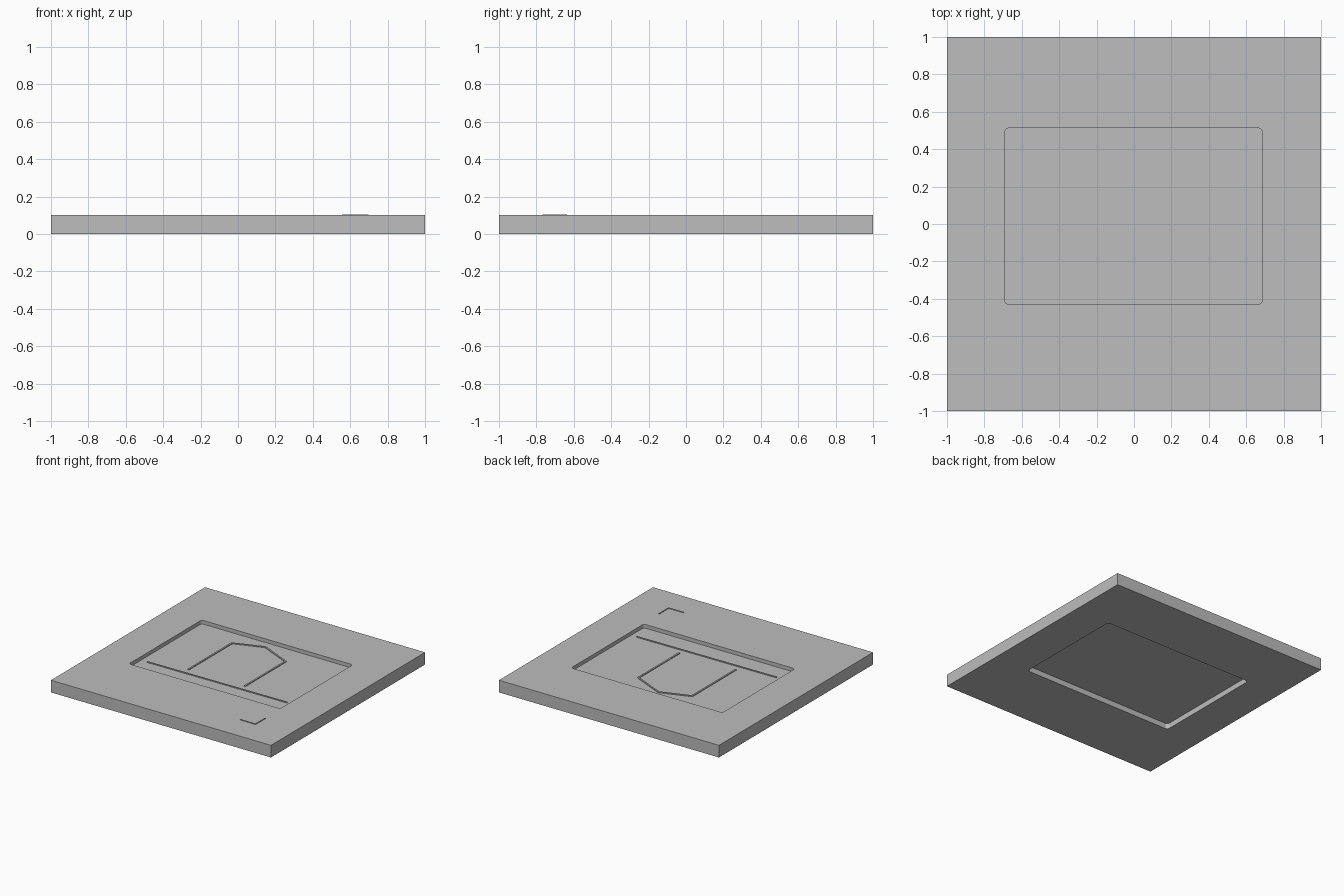
import bpy, bmesh, math
from mathutils import Vector

if "Cube" in bpy.data.objects:
    bpy.data.objects.remove(bpy.data.objects["Cube"])

grey = bpy.data.materials.new("mid grey")
grey.diffuse_color = (0.51, 0.51, 0.51, 1)
grey.use_nodes = True
grey.node_tree.nodes["Principled BSDF"].inputs["Base Color"].default_value = grey.diffuse_color


def rounded_rect(x0, x1, y0, y1, r, n=4):
    pts = []
    for i, (cx, cy) in enumerate([(x1 - r, y1 - r), (x0 + r, y1 - r),
                                  (x0 + r, y0 + r), (x1 - r, y0 + r)]):
        for k in range(n + 1):
            a = math.pi / 2 * (i + k / n)
            pts.append((cx + r * math.cos(a), cy + r * math.sin(a)))
    return pts


def plate(name, loops, z0, z1):
    """Flat plate from an outline, with further loops as holes."""
    bm = bmesh.new()
    edges = []
    for pts in loops:
        vs = [bm.verts.new((x, y, z0)) for x, y in pts]
        edges += [bm.edges.new((vs[i - 1], vs[i])) for i in range(len(vs))]
    bmesh.ops.triangle_fill(bm, edges=edges, use_beauty=True,
                            normal=(0, 0, 1))
    ext = bmesh.ops.extrude_face_region(bm, geom=bm.faces[:],
                                        use_keep_orig=True)
    for v in [g for g in ext["geom"] if isinstance(g, bmesh.types.BMVert)]:
        v.co.z = z1
    bmesh.ops.recalc_face_normals(bm, faces=bm.faces[:])
    bmesh.ops.dissolve_limit(bm, angle_limit=0.01, verts=[],
                             edges=bm.edges[:])
    me = bpy.data.meshes.new(name)
    bm.to_mesh(me)
    bm.free()
    me.materials.append(grey)
    ob = bpy.data.objects.new(name, me)
    bpy.context.collection.objects.link(ob)
    return ob


def strip(name, a, b, w, z0, z1):
    """Thin straight bar between two points."""
    a, b = Vector(a), Vector(b)
    d = (b - a).normalized()
    s = Vector((-d.y, d.x)) * w / 2
    plate(name, [[tuple(p) for p in (a - s, b - s, b + s, a + s)]], z0, z1)


# Square frame with a rounded opening, and the thin panel inside it
opening = rounded_rect(-0.69, 0.685, -0.43, 0.513, 0.022)
plate("frame", [[(-1, -1), (1, -1), (1, 1), (-1, 1)], opening], 0, 0.1)
plate("panel", [opening], 0.045, 0.07)

# Raised lines on the panel
P = 0.069
strip("left_upright", (-0.304, -0.21), (-0.304, 0.355), 0.013, P, P + 0.008)
strip("right_upright", (0.208, -0.21), (0.208, 0.318), 0.013, P, P + 0.008)
strip("left_slope", (-0.308, 0.354), (-0.06, 0.442), 0.012, P, P + 0.008)
strip("right_slope", (-0.06, 0.442), (0.213, 0.318), 0.012, P, P + 0.008)
strip("base_line", (-0.63, -0.276), (0.633, -0.264), 0.01, P, P + 0.008)

# Small corner mark on the frame
strip("corner_mark_flat", (0.555, -0.763), (0.695, -0.763), 0.007, 0.099, 0.105)
strip("corner_mark_upright", (0.693, -0.766), (0.693, -0.637), 0.007, 0.099, 0.105)
